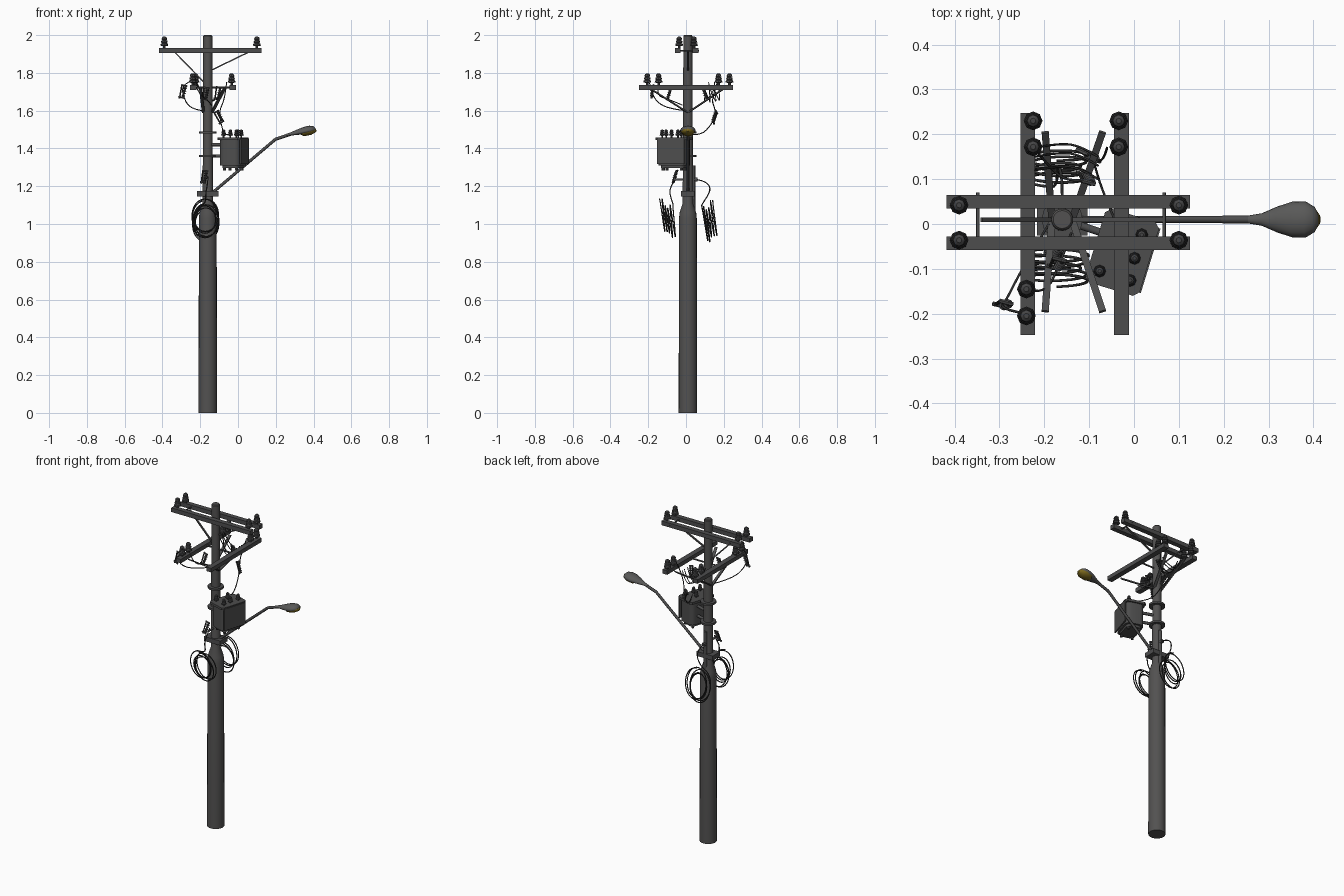
import bpy, bmesh, math
from mathutils import Vector, Matrix

if "Cube" in bpy.data.objects:
    bpy.data.objects.remove(bpy.data.objects["Cube"])


def mat(name, c):
    m = bpy.data.materials.new(name)
    m.diffuse_color = (*c, 1)
    m.use_nodes = True
    m.node_tree.nodes["Principled BSDF"].inputs["Base Color"].default_value = m.diffuse_color
    return m


CONCRETE = mat("pole grey", (0.085, 0.083, 0.082))
METAL = mat("dark metal", (0.075, 0.075, 0.076))
TANK = mat("tank grey", (0.075, 0.075, 0.075))
CERAMIC = mat("insulator grey", (0.06, 0.06, 0.062))
WIRE = mat("wire black", (0.03, 0.03, 0.03))
HEAD = mat("lamp grey", (0.1, 0.1, 0.098))
LENS = mat("lens amber", (0.2, 0.14, 0.012))
PX, PY = -0.16, 0.01      # pole axis


def finish(bm, name, m, smooth=35):
    bmesh.ops.recalc_face_normals(bm, faces=bm.faces)
    me = bpy.data.meshes.new(name)
    bm.to_mesh(me)
    bm.free()
    ob = bpy.data.objects.new(name, me)
    bpy.context.collection.objects.link(ob)
    me.materials.append(m)
    if smooth:
        bpy.ops.object.select_all(action='DESELECT')
        ob.select_set(True)
        bpy.context.view_layer.objects.active = ob
        bpy.ops.object.shade_smooth_by_angle(angle=math.radians(smooth))
    return ob


def lathe(name, profile, base, m, axis=(0, 0, 1), n=16, smooth=35):
    """Revolve (radius, height) points around an axis starting at base."""
    bm = bmesh.new()
    rot = Vector((0, 0, 1)).rotation_difference(Vector(axis)).to_matrix()
    rings = []
    for r, h in profile:
        rings.append([bm.verts.new(Vector(base) + rot @ Vector((
            r * math.cos(2 * math.pi * i / n), r * math.sin(2 * math.pi * i / n), h)))
            for i in range(n)])
    for a, b in zip(rings, rings[1:]):
        for i in range(n):
            bm.faces.new((a[i], a[(i + 1) % n], b[(i + 1) % n], b[i]))
    bm.faces.new(rings[0])
    bm.faces.new(rings[-1])
    return finish(bm, name, m, smooth)


def rod(name, p, q, r, m=METAL, n=8):
    d = Vector(q) - Vector(p)
    return lathe(name, [(r, 0), (r, d.length)], p, m, d.normalized(), n, 50)


def box(name, c, size, m, rot=None, bevel=0.0, seg=1):
    bm = bmesh.new()
    bmesh.ops.create_cube(bm, size=1)
    bmesh.ops.scale(bm, vec=size, verts=bm.verts)
    if bevel:   # round the upright edges only
        es = [e for e in bm.edges if abs(e.verts[0].co.z - e.verts[1].co.z) > 1e-4]
        bmesh.ops.bevel(bm, geom=es, offset=bevel, segments=seg, affect='EDGES', profile=0.5)
    bmesh.ops.transform(bm, matrix=Matrix.Translation(c) @ (rot or Matrix()), verts=bm.verts)
    return finish(bm, name, m, 40 if seg > 1 else 0)


def strip(name, p, q, w=0.016, t=0.007):
    p, q = Vector(p), Vector(q)
    d = q - p
    return box(name, (p + q) / 2, (t, w, d.length), METAL, d.to_track_quat('Z', 'X').to_matrix().to_4x4())


def wire(name, pts, r=0.0028):
    cu = bpy.data.curves.new(name, 'CURVE')
    cu.dimensions = '3D'
    cu.bevel_depth, cu.bevel_resolution, cu.resolution_u = r, 1, 4
    s = cu.splines.new('NURBS')
    s.points.add(len(pts) - 1)
    for sp, p in zip(s.points, pts):
        sp.co = (*p, 1)
    s.use_endpoint_u, s.order_u = True, 3
    ob = bpy.data.objects.new(name, cu)
    bpy.context.collection.objects.link(ob)
    cu.materials.append(WIRE)
    bpy.ops.object.select_all(action='DESELECT')
    ob.select_set(True)
    bpy.context.view_layer.objects.active = ob
    bpy.ops.object.convert(target='MESH')


def insulator(p, s=1.0, name="insulator"):
    prof = [(.007, -.004), (.007, .012), (.021, .014), (.019, .024), (.011, .028), (.018, .031),
            (.016, .04), (.010, .043), (.015, .047), (.013, .056), (.006, .062)]
    lathe(name, [(r * s, h * s) for r, h in prof], p, CERAMIC, n=8)


def cutout(p, axis):
    """Hanging fuse: ribbed body with a fuse tube and end clips."""
    p, a = Vector(p), Vector(axis).normalized()
    side = a.cross(Vector((0.3, 1, 0.2))).normalized() * 0.016
    prof = [(.005, -.035)]
    for i in range(4):
        h = -.024 + i * .013
        prof += [(.006, h), (.011, h + .003), (.006, h + .007)]
    lathe("fuse_body", prof + [(.005, .036)], p, CERAMIC, a, 8)
    rod("fuse_tube", p + side - a * .04, p + side * 1.3 + a * .03, .004, WIRE, 6)
    for k in (-.032, .032):
        rod("fuse_clip", p + a * k - side * .5, p + a * k + side * 1.5, .005, METAL, 6)


# Pole
lathe("pole", [(.049, 0), (.047, 1.03), (.044, 1.06), (.028, 1.11), (.026, 1.4), (.024, 1.995), (.020, 2.0)],
      (PX, PY, 0), CONCRETE, n=20)

# Upper pair of crossarms with tie bolts and braces
for y in (.05, -.043):
    box("upper_crossarm", (-.147, y, 1.918), (.543, .03, .026), METAL)
for x in (-.348, .067):
    rod("tie_bolt", (x, .07, 1.918), (x, -.03, 1.918), .004)
for x in (-.39, .1):
    for y in (.042, -.036):
        insulator((x, y, 1.93))
strip("upper_brace_left", (-.34, PY, 1.915), (-.17, PY, 1.74), .01)
strip("upper_brace_right", (.067, PY, 1.915), (-.15, PY, 1.81), .01)

# Lower pair of crossarms with braces
for x in (-.237, -.028):
    box("lower_crossarm", (x, 0, 1.723), (.033, .496, .025), METAL)
rod("crossarm_bolt", (-.25, PY, 1.723), (-.015, PY, 1.723), .005)
for ys, zs in ((.205, 1), (-.195, 1)):
    strip("lower_brace_left", (-.198, ys, 1.72), (-.183, PY, 1.59))
    strip("lower_brace_right", (-.07, ys, 1.72), (-.138, PY, 1.59))
for x, y in ((-.225, .23), (-.225, .172), (-.034, .23), (-.034, .172), (-.24, -.145), (-.24, -.205)):
    insulator((x, y, 1.735))

# Transformer, turned on the pole
R = Matrix.Rotation(math.radians(-17), 4, 'Z')
T = Vector((-.026, -.063, 0))


def local(x, y, z):
    return T + R @ Vector((x, y, z))


box("transformer_tank", local(0, 0, 1.378), (.112, .155, .135), TANK, R, .03, 5)
box("transformer_bottom", local(0, 0, 1.304), (.09, .13, .016), TANK, R, .025, 5)
box("transformer_lid", local(0, 0, 1.452), (.126, .172, .014), TANK, R, .012, 1)
box("transformer_fin", local(.062, 0, 1.385), (.008, .15, .135), TANK, R)
for sx in (-1, 1):
    for sy in (-1, 1):
        lathe("transformer_foot", [(.008, 0), (.008, .02)], local(sx * .033, sy * .05, 1.284), METAL, n=8)
for x, y in ((-.036, -.055), (.03, -.005), (.03, .05), (.035, -.055), (-.02, .015)):
    insulator(local(x, y, 1.459), .66, "bushing")
# Hanger bands on the pole
for z in (1.485, 1.36):
    lathe("hanger_band", [(.046, 0), (.046, .012)], (PX, PY, z - .006), METAL, n=14)
for z in (1.42, 1.36):
    rod("hanger_arm", (PX, PY, z), (-.04, -.03, z), .009)

# Street lamp: bracket, arm, head and lens
box("lamp_bracket", (PX, PY, 1.16), (.112, .072, .028), METAL)
rod("lamp_arm", (-.13, PY, 1.17), (.2, PY, 1.45), .008)
rod("lamp_neck", (.197, PY, 1.448), (.285, PY, 1.478), .0085)
head = [(.0, .009, .008), (.03, .014, .012), (.065, .029, .019), (.1, .040, .025),
        (.13, .040, .025), (.15, .028, .018), (.159, .01, .006)]


def loft(name, secs, m, half):
    bm, rings, n = bmesh.new(), [], 16
    tilt = Matrix.Translation((.256, PY, 1.469)) @ Matrix.Rotation(math.radians(-12), 4, 'Y')
    for x, w, h in secs:
        rings.append([bm.verts.new(tilt @ Vector((
            x, w * math.cos(2 * math.pi * i / n),
            h * math.sin(2 * math.pi * i / n) * (half if math.sin(2 * math.pi * i / n) < 0 else 1))))
            for i in range(n)])
    for a, b in zip(rings, rings[1:]):
        for i in range(n):
            bm.faces.new((a[i], a[(i + 1) % n], b[(i + 1) % n], b[i]))
    bm.faces.new(rings[0])
    bm.faces.new(rings[-1])
    finish(bm, name, m, 50)


loft("lamp_head", head, HEAD, .55)
loft("lamp_lens", [(.075, .02, .002), (.09, .034, .004), (.13, .038, .004), (.15, .027, .003),
                   (.161, .01, .002)], LENS, 6.0)

# Cable conduit and cross bolt
rod("conduit", (PX, PY + .028, 1.06), (PX, PY + .028, 1.31), .011)
rod("cable_bolt", (PX, -.065, 1.235), (PX, .06, 1.235), .006)
rod("bolt_end", (PX, .045, 1.235), (PX, .06, 1.235), .011)

# Hanging fuses
cutout((-.285, -.18, 1.7), (.25, .1, 1))
cutout((-.095, .15, 1.57), (-.5, .3, 1))
cutout((-.165, -.09, 1.69), (.2, .3, 1))
cutout((-.1, .1, 1.69), (.2, -.3, 1))
cutout((-.172, -.06, 1.25), (.2, .3, 1))


# Coiled cable loops on both sides
def coil(y0, y1, cz, rz, lean, start):
    pts, turns, n = list(start), 5, 16
    for i in range(turns * n + 1):
        a, t = 2 * math.pi * i / n + math.pi / 2, i / (turns * n)
        k = .9 + .13 * math.sin(t * 9)
        dz = rz * k * math.sin(a)
        pts.append((-.172 + .07 * k * math.cos(a), y0 + (y1 - y0) * t - lean * dz,
                    cz + dz - .02 * math.sin(t * 5)))
    wire("cable_coil", pts, .0032)


coil(-.06, -.13, 1.03, .088, .12, [(PX, -.05, 1.25), (PX, -.07, 1.22), (-.17, -.09, 1.17)])
coil(.095, .155, 1.015, .095, .15, [(PX, .06, 1.235), (PX, .11, 1.225), (-.17, .135, 1.18)])

# Jumper wires
wire("jumper_a", [(-.24, -.2, 1.76), (-.3, -.19, 1.74), (-.285, -.17, 1.66), (-.25, -.1, 1.61), (-.19, 0, 1.6)])
wire("jumper_b", [(-.06, .17, 1.75), (-.07, .13, 1.66), (-.1, .16, 1.6), (-.09, .14, 1.53), (-.07, .07, 1.46),
                  (-.03, -.02, 1.48)])
wire("jumper_c", [(-.225, .172, 1.76), (-.2, .14, 1.69), (-.15, .09, 1.64), (-.1, .1, 1.67)])
wire("jumper_d", [(-.24, -.145, 1.76), (-.2, -.16, 1.68), (-.165, -.09, 1.66), (-.14, -.02, 1.63)])
for i, y in enumerate((.17, .15, .12)):
    wire("jumper_loop", [(-.22, y, 1.75), (-.17, y + .01, 1.66 - i * .01), (-.12, y + .005, 1.65), (-.08, y - .02, 1.71)],
         .0025)
